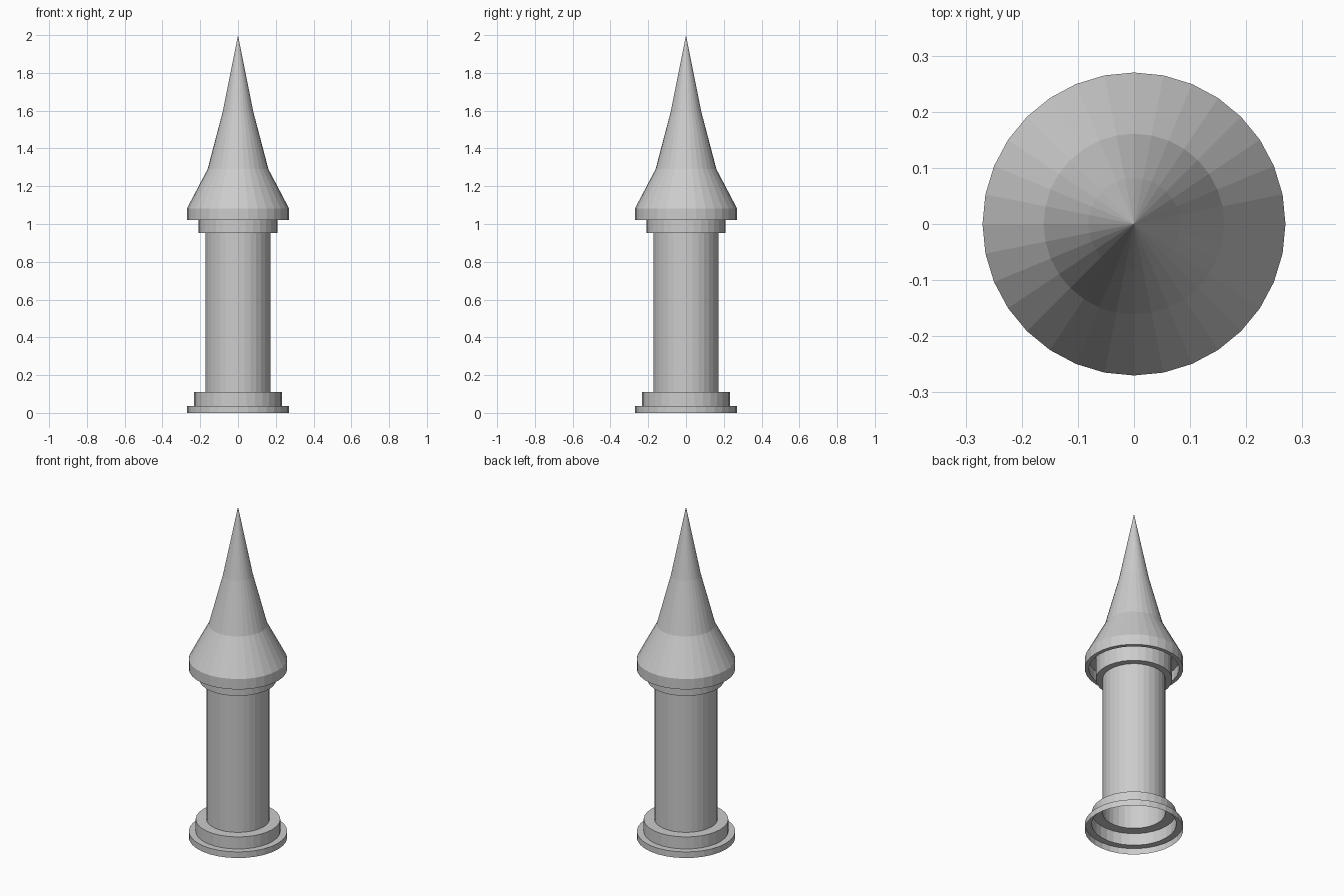
import bpy, bmesh
from math import cos, sin, tau

if "Cube" in bpy.data.objects:
    bpy.data.objects.remove(bpy.data.objects["Cube"])

SIDES = 32


def lathe(name, profile):
    """Revolve an open (radius, height) profile, listed bottom to top, into a flat-faced shell."""
    bm = bmesh.new()
    rings = []
    for r, z in profile:
        if r == 0:
            rings.append([bm.verts.new((0, 0, z))] * SIDES)
        else:
            rings.append([bm.verts.new((r * cos(tau * i / SIDES), r * sin(tau * i / SIDES), z))
                          for i in range(SIDES)])
    for low, high in zip(rings, rings[1:]):
        for i in range(SIDES):
            j = (i + 1) % SIDES
            corners = [low[i], low[j], high[j], high[i]]
            bm.faces.new(list(dict.fromkeys(corners)))
    mesh = bpy.data.meshes.new(name)
    bm.to_mesh(mesh)
    bm.free()
    obj = bpy.data.objects.new(name, mesh)
    bpy.context.collection.objects.link(obj)
    return obj


# Stepped foot, open underneath
lathe("base", [(0.27, 0), (0.27, 0.037), (0.232, 0.037), (0.232, 0.11), (0.173, 0.11)])

# Hollow round tower wall
lathe("shaft", [(0.173, 0.11), (0.173, 0.953)])

# Ring under the roof, running up inside the eaves
lathe("collar", [(0.173, 0.953), (0.21, 0.953), (0.21, 1.08)])

# Flared spire with a thin eaves lip
lathe("roof", [(0.21, 1.08), (0.247, 1.08), (0.247, 1.02), (0.27, 1.02), (0.27, 1.083),
               (0.161, 1.29), (0.082, 1.59), (0, 2.0)])
